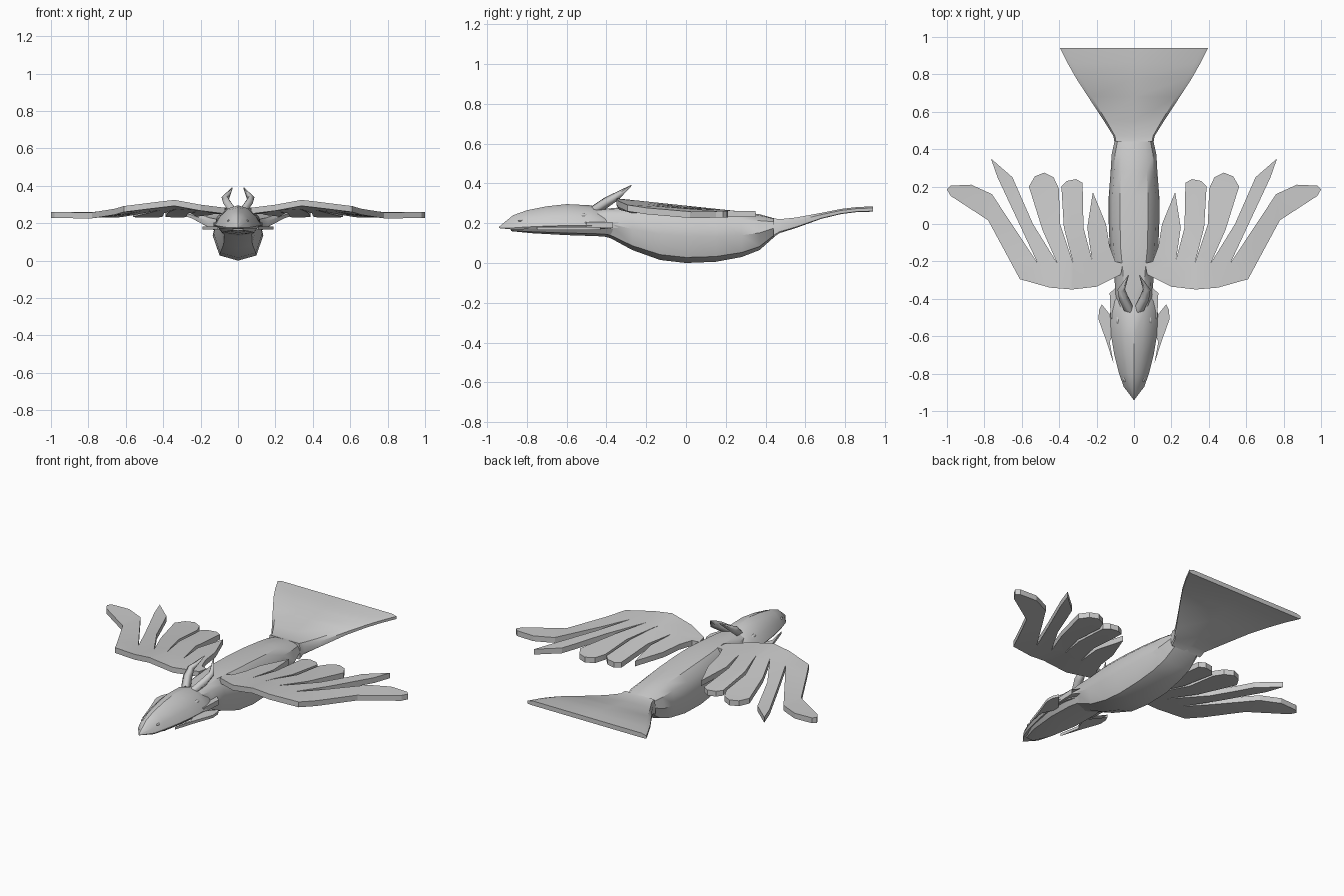
import bpy, bmesh, math
from mathutils import Vector

if "Cube" in bpy.data.objects:
    bpy.data.objects.remove(bpy.data.objects["Cube"])


def finish(bm, name, mirror=False, angle=35):
    bmesh.ops.recalc_face_normals(bm, faces=bm.faces)
    me = bpy.data.meshes.new(name)
    bm.to_mesh(me)
    bm.free()
    ob = bpy.data.objects.new(name, me)
    bpy.context.collection.objects.link(ob)
    if mirror:
        ob.modifiers.new("Mirror", 'MIRROR').use_mirror_merge = False
    bpy.ops.object.select_all(action='DESELECT')
    ob.select_set(True)
    bpy.context.view_layer.objects.active = ob
    bpy.ops.object.shade_smooth_by_angle(angle=math.radians(angle))
    return ob


def loft(name, half, stations, angle=35):
    """Skin symmetric rings along y; each station is (y, half width, top, bottom)."""
    ring = half + [(-x, z) for x, z in reversed(half[1:-1])]
    bm = bmesh.new()
    rows = [[bm.verts.new((fx * w, y, b + fz * (t - b))) for fx, fz in ring]
            for y, w, t, b in stations]
    n = len(ring)
    for a, b in zip(rows, rows[1:]):
        for i in range(n):
            j = (i + 1) % n
            bm.faces.new((a[i], a[j], b[j], b[i]))
    bm.faces.new(rows[0])
    bm.faces.new(rows[-1])
    return finish(bm, name, angle=angle)


def plate(name, outline, height, thick, cuts=()):
    """Flat outline, creased at x cuts, thickened and lifted by height(x, y)."""
    bm = bmesh.new()
    bm.faces.new([bm.verts.new((x, y, 0)) for x, y in outline])
    for co, no in cuts:
        bmesh.ops.bisect_plane(bm, geom=bm.verts[:] + bm.edges[:] + bm.faces[:],
                               plane_co=co, plane_no=no)
    bmesh.ops.triangulate(bm, faces=bm.faces[:])
    ext = bmesh.ops.extrude_face_region(bm, geom=bm.faces[:])
    for v in ext["geom"]:
        if isinstance(v, bmesh.types.BMVert):
            v.co.z -= thick
    for v in bm.verts:
        v.co.z += height(v.co.x, v.co.y)
    return finish(bm, name, mirror=True, angle=25)


def interp(x, pts):
    for (x0, a), (x1, b) in zip(pts, pts[1:]):
        if x <= x1:
            return a + (b - a) * max(0, (x - x0) / (x1 - x0))
    return pts[-1][1]


# Body with rounded belly, running into the neck
body_half = [(0, 1), (.55, .97), (.85, .82), (1, .48), (.73, .1), (0, 0)]
loft("body", body_half, [
    (-.46, .08, .27, .145), (-.38, .10, .275, .125), (-.27, .105, .285, .065),
    (-.13, .13, .285, .015), (0, .135, .28, 0), (.15, .135, .27, .006),
    (.28, .125, .258, .03), (.37, .12, .245, .065), (.46, .10, .22, .145)])

# Fan tail
tail_half = [(0, 1), (.92, 1), (1, .7), (1, .1), (.95, 0), (0, 0)]
loft("tail", tail_half, [
    (.44, .105, .225, .13), (.47, .11, .22, .15), (.55, .16, .228, .175), (.68, .245, .252, .222),
    (.78, .31, .272, .246), (.86, .355, .281, .256), (.94, .395, .285, .258)])

# Upper head and beak, lower jaw
head_half = [(0, 1), (.4, .88), (.8, .5), (1, .12), (.9, 0), (0, 0)]
loft("head", head_half, [
    (-.94, .002, .182, .175), (-.87, .055, .24, .168), (-.80, .08, .265, .17),
    (-.70, .105, .285, .172), (-.60, .122, .296, .174), (-.48, .128, .29, .174),
    (-.41, .118, .265, .17), (-.37, .09, .245, .17)], 28)
jaw_half = [(0, 1), (1, 1), (.8, .3), (0, 0)]
loft("lower_jaw", jaw_half, [
    (-.88, .03, .170, .160), (-.78, .075, .174, .150), (-.6, .105, .176, .140),
    (-.45, .105, .175, .135), (-.36, .09, .17, .13)])

# Wings: a single outline of five feathers, arched at the wrist
wing_outline = [
    (.06, -.21), (.07, -.27), (.20, -.335), (.33, -.35), (.45, -.34), (.61, -.295),
    (.78, .02), (.98, .15), (1.0, .185), (.98, .205), (.87, .21), (.76, .16), (.515, -.21),
    (.73, .25), (.765, .35), (.65, .25), (.54, .0), (.41, -.21),
    (.49, -.03), (.562, .20), (.53, .255), (.48, .275), (.43, .25), (.402, .19), (.395, .0),
    (.325, -.21), (.375, -.02), (.388, .20), (.36, .23), (.31, .24), (.275, .22), (.27, -.02),
    (.225, -.19), (.25, -.02), (.22, .17), (.15, .0), (.13, -.12), (.10, -.20)]


def wing_height(x, y):
    h = interp(x, [(.06, .285), (.2, .30), (.34, .325), (.61, .295), (.79, .25), (1, .25)])
    return h + (.262 - h) * min(1, max(0, (y + .35) / .6))


plate("wing", wing_outline, wing_height, .032,
      [((x, 0, 0), (1, 0, 0)) for x in (.2, .34, .61, .79)] + [((0, -.2, 0), (0, 1, 0))])

# Curved whisker feathers beside the beak
plate("cheek_whisker", [
    (.108, -.75), (.15, -.62), (.172, -.56), (.19, -.51), (.187, -.46), (.172, -.43),
    (.175, -.48), (.165, -.515), (.14, -.525), (.10, -.52), (.10, -.56), (.135, -.57), (.13, -.63)],
    lambda x, y: .182, .016)

# Pointed feathers at the back of the cheeks
plate("cheek_feather", [(.08, -.55), (.125, -.5), (.13, -.37), (.105, -.42), (.098, -.34), (.07, -.4)],
      lambda x, y: .205, .03)

# Swept-back head crests
for s, side in ((1, "left"), (-1, "right")):
    cu = bpy.data.curves.new("crest_" + side, 'CURVE')
    cu.dimensions = '3D'
    cu.bevel_depth = .026
    cu.bevel_resolution = 0
    cu.use_fill_caps = True
    sp = cu.splines.new('POLY')
    pts = [(.025, -.46, .265, 1), (.055, -.40, .305, 1), (.068, -.35, .335, .8), (.03, -.275, .39, .1)]
    sp.points.add(len(pts) - 1)
    for p, (x, y, z, r) in zip(sp.points, pts):
        p.co = (s * x, y, z, 1)
        p.radius = r
    bpy.context.collection.objects.link(bpy.data.objects.new("crest_" + side, cu))


# Eyes and nostrils
def bead(name, loc, size):
    bm = bmesh.new()
    bmesh.ops.create_uvsphere(bm, u_segments=10, v_segments=6, radius=1)
    for v in bm.verts:
        v.co = Vector(a * b for a, b in zip(v.co, size)) + Vector(loc)
    finish(bm, name, mirror=True)


bead("eye", (.085, -.515, .238), (.012, .025, .01))
bead("nostril", (.05, -.83, .213), (.008, .016, .006))
